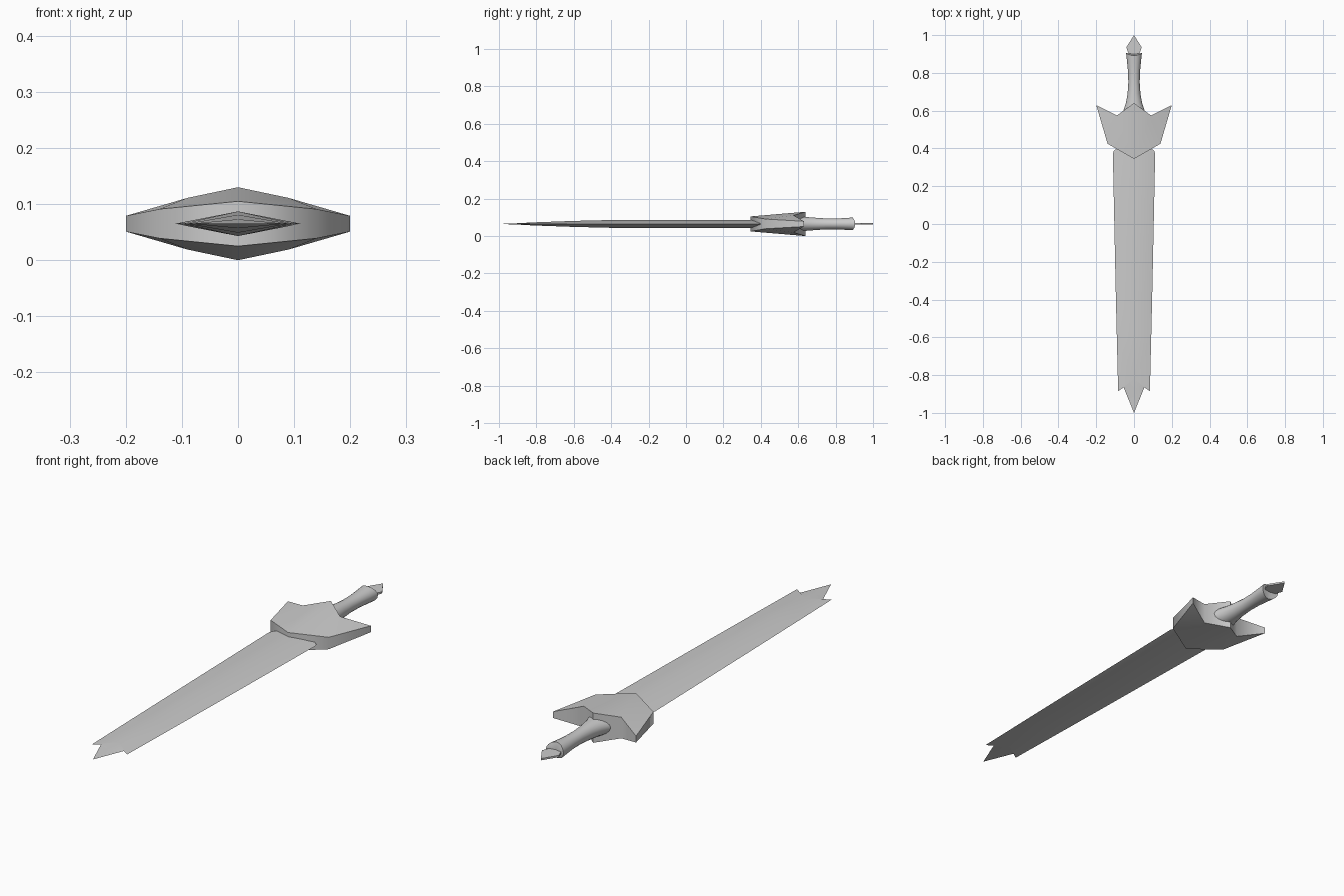
import bpy, bmesh, math

cube = bpy.data.objects.get("Cube")
if cube:
    bpy.data.objects.remove(cube, do_unlink=True)

MID = 0.065  # height of the sword's middle plane

steel = bpy.data.materials.new("grey_steel")
steel.use_nodes = True
GREY = (0.6, 0.6, 0.6, 1)
steel.diffuse_color = GREY
steel.node_tree.nodes["Principled BSDF"].inputs["Base Color"].default_value = GREY


def finish(name, bm, angle):
    """Weld, orient and shade a part."""
    bmesh.ops.remove_doubles(bm, verts=bm.verts, dist=1e-5)
    bmesh.ops.recalc_face_normals(bm, faces=bm.faces)
    mesh = bpy.data.meshes.new(name)
    bm.to_mesh(mesh)
    bm.free()
    mesh.materials.append(steel)
    obj = bpy.data.objects.new(name, mesh)
    obj.location.z = MID
    bpy.context.collection.objects.link(obj)
    bpy.ops.object.select_all(action='DESELECT')
    obj.select_set(True)
    bpy.context.view_layer.objects.active = obj
    bpy.ops.object.shade_smooth_by_angle(angle=math.radians(angle))
    return obj


def add_face(bm, points):
    bm.faces.new([bm.verts.new(p) for p in points])


def mirrored(bm, points):
    """Add a face in all four left/right and upper/lower copies."""
    for sx in (1, -1):
        for sz in (1, -1):
            add_face(bm, [(x * sx, y, z * sz) for x, y, z in points])


# Blade: diamond section with a notched tip (edge x, edge y, ridge y, half thickness)
rows = [(0.105, 0.39, 0.45, 0.022), (0.112, 0.375, 0.375, 0.022),
        (0.098, -0.3, -0.35, 0.022), (0.091, -0.6, -0.6, 0.016),
        (0.084, -0.885, -0.82, 0.008), (0.055, -0.865, -0.89, 0.004)]
bm = bmesh.new()
for (x0, e0, r0, t0), (x1, e1, r1, t1) in zip(rows, rows[1:]):
    mirrored(bm, [(x0, e0, 0), (x1, e1, 0), (0, r1, t1), (0, r0, t0)])
mirrored(bm, [(0.055, -0.865, 0), (0, -1, 0), (0, -0.89, 0.004)])
add_face(bm, [(0.105, 0.39, 0), (0, 0.45, 0.022), (-0.105, 0.39, 0), (0, 0.45, -0.022)])
finish("blade", bm, 40)

# Guard: winged plate, thickest at the centre of its rear edge
front, shoulder, wing, notch, rear = [
    (0, 0.345, 0.04), (0.14, 0.425, 0.026), (0.2, 0.63, 0.014),
    (0.09, 0.575, 0.046), (0, 0.64, 0.065)]
bm = bmesh.new()
for tri in ((front, shoulder, notch), (shoulder, wing, notch), (front, notch, rear)):
    mirrored(bm, tri)
outline = [front, shoulder, wing, notch, rear]
for (ax, ay, az), (bx, by, bz) in zip(outline, outline[1:]):
    for s in (1, -1):
        add_face(bm, [(ax * s, ay, az), (bx * s, by, bz), (bx * s, by, -bz), (ax * s, ay, -az)])
finish("guard", bm, 65)

# Grip: waisted oval loft whose end is cut back at top and bottom (y, half width, half height)
SIDES = 20
sections = [(0.56, 0.075, 0.042), (0.6, 0.056, 0.04), (0.64, 0.043, 0.037),
            (0.69, 0.034, 0.033), (0.75, 0.03, 0.029), (0.81, 0.032, 0.029),
            (0.86, 0.037, 0.032), (0.905, 0.042, 0.034)]
bm = bmesh.new()
rings = []
for i, (y, w, h) in enumerate(sections):
    cut = 0.014 if i == len(sections) - 1 else 0
    angles = [math.tau * k / SIDES for k in range(SIDES)]
    rings.append([bm.verts.new((w * math.cos(a), y - cut * math.sin(a) ** 2, h * math.sin(a)))
                  for a in angles])
for a, b in zip(rings, rings[1:]):
    for k in range(SIDES):
        n = (k + 1) % SIDES
        bm.faces.new((a[k], a[n], b[n], b[k]))
bm.faces.new(rings[0])
hub = bm.verts.new((0, 0.9, 0))
for k in range(SIDES):
    bm.faces.new((rings[-1][k], rings[-1][(k + 1) % SIDES], hub))
finish("grip", bm, 40)

# Pommel: thin pointed plate
bm = bmesh.new()
half = [(0, 1.0), (0.041, 0.935), (0.026, 0.895), (0, 0.87)]
loop = half + [(-x, y) for x, y in half[-2:0:-1]]
T = 0.004
for z in (T, -T):
    add_face(bm, [(x, y, z) for x, y in loop])
for (ax, ay), (bx, by) in zip(loop, loop[1:] + loop[:1]):
    add_face(bm, [(ax, ay, T), (bx, by, T), (bx, by, -T), (ax, ay, -T)])
finish("pommel", bm, 30)
